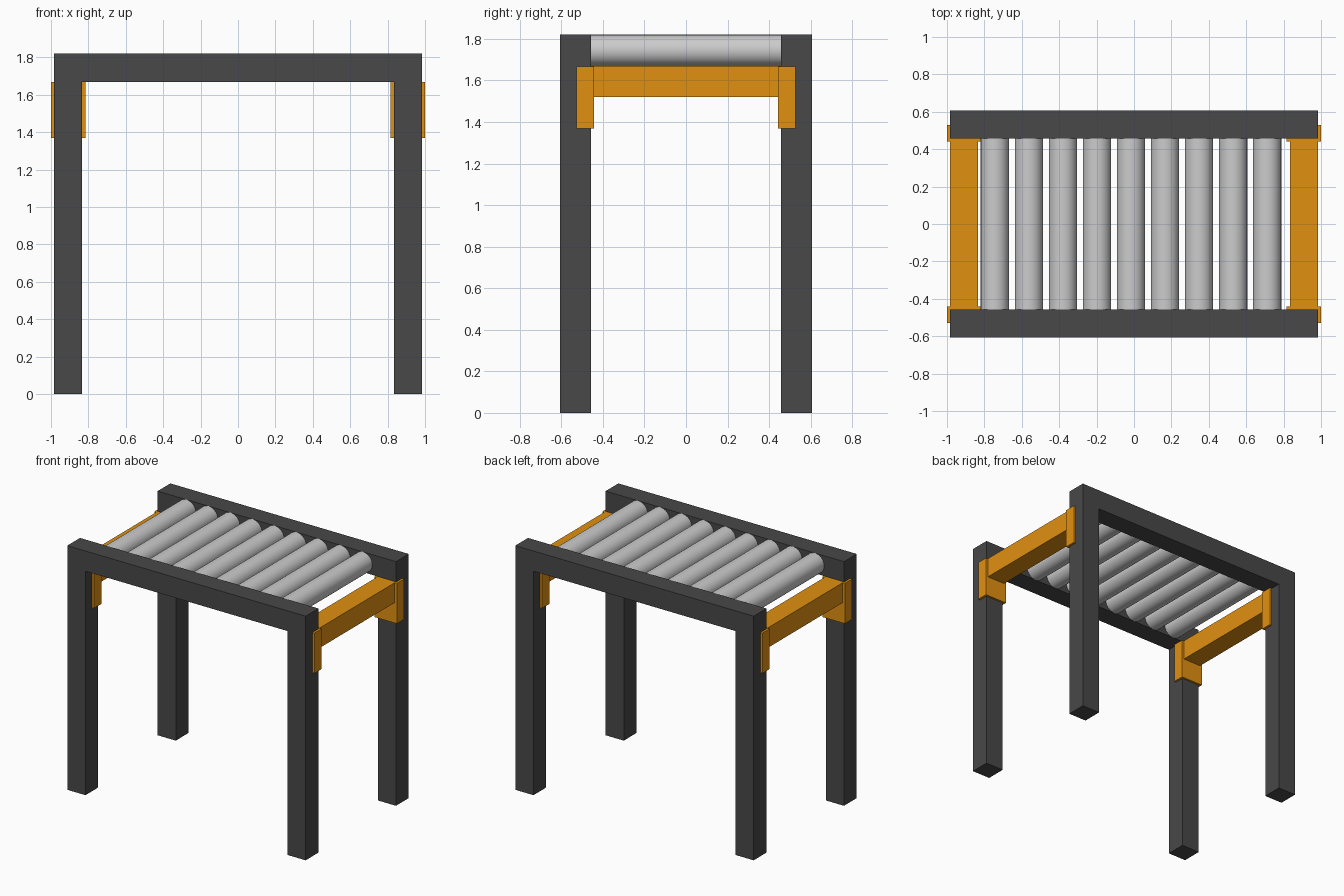
import bpy, bmesh, math

if "Cube" in bpy.data.objects:
    bpy.data.objects.remove(bpy.data.objects["Cube"])

X_OUT, X_IN = 0.983, 0.833      # leg outer / inner faces
Y_OUT, Y_IN = 0.607, 0.457
TOP, RAIL = 1.82, 1.669         # rail top / underside


def material(name, color):
    m = bpy.data.materials.new(name)
    m.diffuse_color = color
    m.use_nodes = True
    m.node_tree.nodes["Principled BSDF"].inputs["Base Color"].default_value = m.diffuse_color
    return m


dark = material("dark_steel", (0.065, 0.065, 0.065, 1))
orange = material("orange_paint", (0.75, 0.28, 0.005, 1))


def link(name, bm, mat=None):
    bmesh.ops.recalc_face_normals(bm, faces=bm.faces[:])
    me = bpy.data.meshes.new(name)
    bm.to_mesh(me)
    bm.free()
    if mat:
        me.materials.append(mat)
    ob = bpy.data.objects.new(name, me)
    bpy.context.collection.objects.link(ob)
    return ob


def box(name, lo, hi, mat):
    bm = bmesh.new()
    bmesh.ops.create_cube(bm, size=1)
    for v in bm.verts:
        v.co = [(a + b) / 2 + c * (b - a) for a, b, c in zip(lo, hi, v.co)]
    return link(name, bm, mat)


# Side frames: one inverted U each, two legs and a rail
profile = [(-X_OUT, 0), (-X_OUT, TOP), (X_OUT, TOP), (X_OUT, 0),
           (X_IN, 0), (X_IN, RAIL), (-X_IN, RAIL), (-X_IN, 0)]
for name, y0, y1 in (("front_frame", -Y_OUT, -Y_IN), ("back_frame", Y_IN, Y_OUT)):
    bm = bmesh.new()
    face = bm.faces.new([bm.verts.new((x, y0, z)) for x, z in profile])
    ext = bmesh.ops.extrude_face_region(bm, geom=[face], use_keep_orig=True)
    for v in ext["geom"]:
        if isinstance(v, bmesh.types.BMVert):
            v.co.y = y1
    link(name, bm, dark)

# Cross beams and the brackets that wrap the legs
for side, sx in (("left", -1), ("right", 1)):
    xs = sorted((sx * X_IN, sx * X_OUT))
    box(side + "_cross_beam", (xs[0], -Y_IN, 1.52), (xs[1], Y_IN, RAIL), orange)
    bx = sorted((sx * 0.816, sx * 1.0))
    for end, sy in (("front", -1), ("back", 1)):
        by = sorted((sy * 0.442, sy * 0.528))
        box(f"{side}_{end}_bracket", (bx[0], by[0], 1.368), (bx[1], by[1], RAIL - 0.001), orange)

# Rollers
for i in range(9):
    bpy.ops.mesh.primitive_cylinder_add(
        vertices=32, radius=0.0755, depth=2 * Y_IN,
        location=(-0.744 + i * 0.182, 0, 1.7445), rotation=(math.pi / 2, 0, 0))
    bpy.context.object.name = f"roller_{i + 1}"
    bpy.ops.object.shade_smooth_by_angle(angle=math.radians(30))
